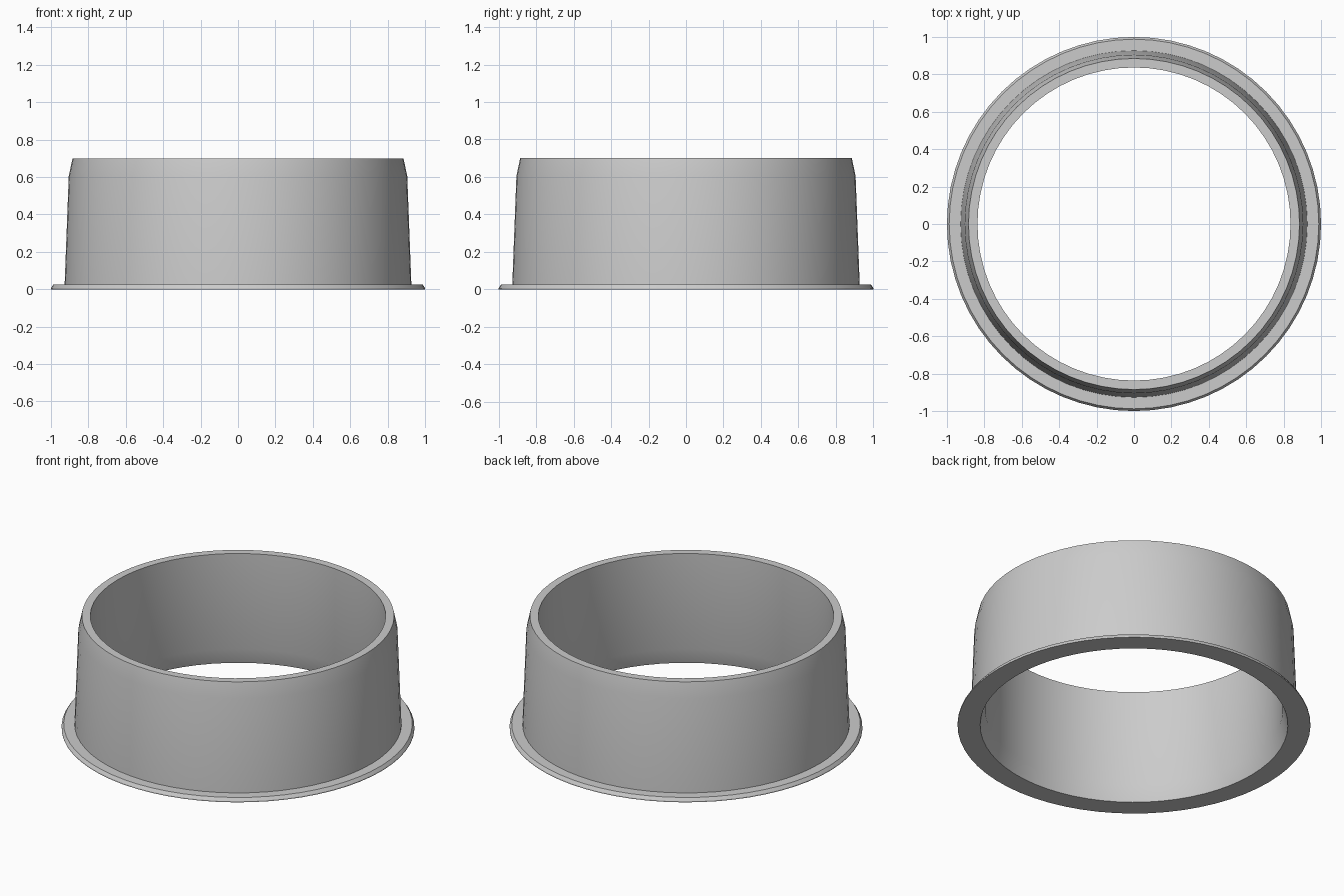
import bpy
import bmesh
import math

cube = bpy.data.objects.get("Cube")
if cube:
    bpy.data.objects.remove(cube)

grey = bpy.data.materials.new("light_grey")
grey.use_nodes = True
colour = (0.6, 0.6, 0.6, 1)
grey.diffuse_color = colour
grey.node_tree.nodes["Principled BSDF"].inputs["Base Color"].default_value = colour


def lathe(name, profile, sides):
    """Revolve a closed (radius, height) profile around the z axis."""
    bm = bmesh.new()
    rings = []
    for i in range(sides):
        a = math.tau * i / sides
        rings.append([bm.verts.new((r * math.cos(a), r * math.sin(a), z)) for r, z in profile])
    n = len(profile)
    for i in range(sides):
        here, there = rings[i], rings[(i + 1) % sides]
        for j in range(n):
            k = (j + 1) % n
            bm.faces.new((here[j], there[j], there[k], here[k]))
    bmesh.ops.recalc_face_normals(bm, faces=bm.faces)
    mesh = bpy.data.meshes.new(name)
    bm.to_mesh(mesh)
    bm.free()
    mesh.materials.append(grey)
    obj = bpy.data.objects.new(name, mesh)
    bpy.context.collection.objects.link(obj)
    return obj


# Flanged collar: flange, tapered wall, chamfered rim, bore with flared mouth
collar = lathe("flanged_collar", [
    (0.872, 0), (1, 0), (1, 0.007), (0.988, 0.025), (0.927, 0.025),
    (0.905, 0.605), (0.885, 0.7), (0.837, 0.7), (0.843, 0.1),
], 64)

bpy.ops.object.select_all(action="DESELECT")
collar.select_set(True)
bpy.context.view_layer.objects.active = collar
bpy.ops.object.shade_smooth_by_angle(angle=math.radians(30))
